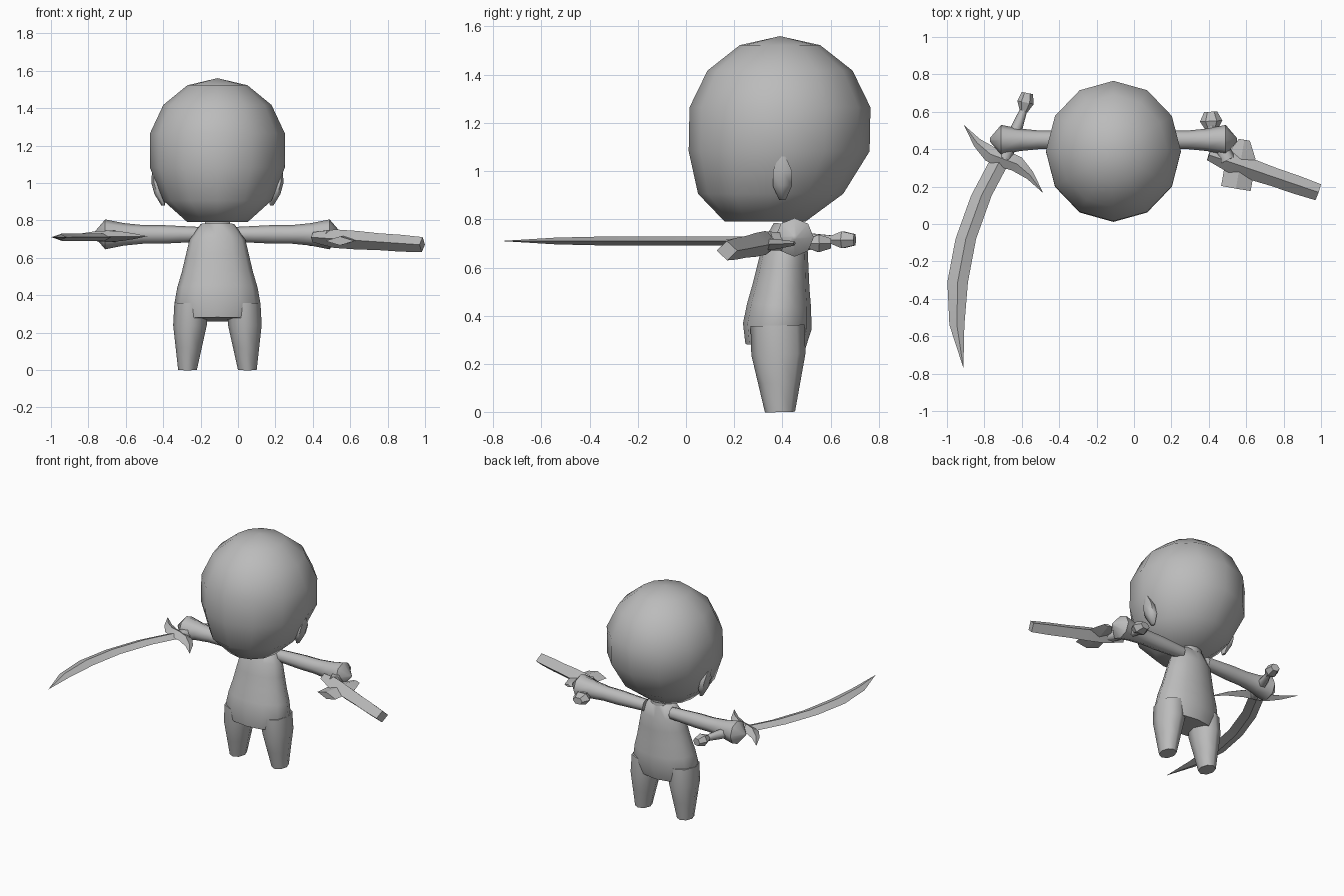
import bpy, bmesh, math
from mathutils import Vector

if "Cube" in bpy.data.objects:
    bpy.data.objects.remove(bpy.data.objects["Cube"], do_unlink=True)

GREY = (0.5, 0.5, 0.5, 1)
material = bpy.data.materials.new("plain grey")
material.use_nodes = True
material.diffuse_color = GREY
material.node_tree.nodes["Principled BSDF"].inputs["Base Color"].default_value = GREY

MIDDLE = -0.11   # x of the figure's own centre line
SOFT, CRISP = math.radians(65), math.radians(25)
UP, ACROSS = Vector((0, 0, 1)), Vector((1, 0, 0))


def finish(name, bm, edge_angle):
    """Turn a bmesh into a shaded, coloured object."""
    bmesh.ops.remove_doubles(bm, verts=bm.verts, dist=0.001)
    bmesh.ops.recalc_face_normals(bm, faces=bm.faces)
    mesh = bpy.data.meshes.new(name)
    bm.to_mesh(mesh)
    bm.free()
    mesh.materials.append(material)
    part = bpy.data.objects.new(name, mesh)
    bpy.context.collection.objects.link(part)
    bpy.ops.object.select_all(action="DESELECT")
    part.select_set(True)
    bpy.context.view_layer.objects.active = part
    bpy.ops.object.shade_smooth_by_angle(angle=edge_angle)


def loft(name, rings, sides, edge_angle):
    """Skin a chain of rings, each given as centre, half axis u, half axis v."""
    bm = bmesh.new()
    loops = []
    for centre, u, v in rings:
        angles = [math.tau * i / sides for i in range(sides)]
        loops.append([bm.verts.new(centre + u * math.cos(a) + v * math.sin(a)) for a in angles])
    for lower, upper in zip(loops, loops[1:]):
        for i in range(sides):
            j = (i + 1) % sides
            bm.faces.new((lower[i], lower[j], upper[j], upper[i]))
    bm.faces.new(loops[0])
    bm.faces.new(loops[-1])
    finish(name, bm, edge_angle)


def rod(name, start, end, radii, depth=1, sides=8, edge_angle=SOFT):
    """Straight limb with evenly spaced rings; depth squashes each ring."""
    start, end = Vector(start), Vector(end)
    along = (end - start).normalized()
    u = ACROSS if abs(along.z) > 0.8 else along.cross(UP).normalized()
    v = u.cross(along) * depth
    last = len(radii) - 1
    loft(name, [(start.lerp(end, i / last), u * r, v * r) for i, r in enumerate(radii)],
         sides, edge_angle)


def ribbon(name, path, side, width, steps, thickness):
    """Flat curved shape with a diamond section, following path(t)."""
    rings = []
    for i in range(steps + 1):
        t = i / steps
        rings.append((path(t), side * width(t), UP * width(t) * thickness))
    loft(name, rings, 4, CRISP)


# Big rounded head: a coarse ball with a low jaw, pushed forward and cut flat beneath
head = bmesh.new()
bmesh.ops.create_uvsphere(head, u_segments=12, v_segments=7, radius=1)
for vert in head.verts:
    x, y, z = vert.co
    height = max(1.18 + z * (0.38 if z > 0 else 0.44), 0.79)
    chin = min(height - 1.1, 0) * 0.2
    vert.co = (MIDDLE + x * 0.37, 0.39 + y * 0.385 + chin, height)
finish("head", head, SOFT)

# Pear-shaped torso and thin neck
rod("torso", (MIDDLE, 0.37, 0.27), (MIDDLE, 0.42, 0.78),
    (0.2, 0.23, 0.215, 0.19, 0.17, 0.15, 0.09), depth=0.62, sides=12)
rod("neck", (MIDDLE, 0.44, 0.76), (MIDDLE, 0.44, 0.84), (0.07, 0.06), depth=0.6)

for side, label in ((1, "left"), (-1, "right")):
    def beside(offset, y, z):
        return (MIDDLE + side * offset, y, z)

    # Leg tapering to a flat foot
    rod(label + "_leg", beside(0.16, 0.39, 0), beside(0.14, 0.38, 0.36),
        (0.05, 0.07, 0.09, 0.09), depth=1.25)

    # Arm widening into a blunt, pointed hand
    rod(label + "_arm", beside(0.1, 0.45, 0.725), beside(0.6, 0.45, 0.725),
        (0.04, 0.045, 0.05, 0.05, 0.06, 0.08))
    rod(label + "_hand", beside(0.6, 0.45, 0.725), beside(0.66, 0.45, 0.725), (0.08, 0.01))

    # Small ear
    rod(label + "_ear", beside(0.29, 0.4, 0.88), beside(0.34, 0.4, 1.06),
        (0.01, 0.03, 0.03, 0.01), depth=1.6, sides=6)


# Curved sword blade, bowed outward and narrowing to its tip
def blade_path(t):
    y = 0.38 - 1.15 * t
    return Vector((0.37 * (y + 0.45) ** 2 - 0.95, y, 0.71))


def blade_width(t):
    return min(0.055, 0.2 * (1 - t))


ribbon("sword_blade", blade_path, ACROSS, blade_width, 5, thickness=0.35)


# Wavy guard with two pointed ends
def guard_path(t):
    point = Vector((-0.91, 0.53, 0.715)).lerp(Vector((-0.485, 0.165, 0.715)), t)
    point.y -= 0.04 * math.sin(math.tau * t)
    return point


def guard_width(t):
    return 0.05 * math.sin(math.pi * t)


ribbon("sword_guard", guard_path, Vector((0.6, 0.8, 0)), guard_width, 6, thickness=0.6)

# Sword grip and pommel
rod("sword_grip", (-0.69, 0.35, 0.715), (-0.59, 0.61, 0.715), (0.035, 0.035, 0.03, 0.02), sides=6)
rod("sword_pommel", (-0.59, 0.6, 0.715), (-0.57, 0.7, 0.715), (0.02, 0.045, 0.03),
    depth=0.9, sides=6, edge_angle=CRISP)

# Pistol barrel, flat lock plate, grip and knob
rod("pistol_barrel", (0.4, 0.37, 0.71), (0.985, 0.17, 0.67),
    (0.03, 0.055, 0.055, 0.05, 0.05, 0.045), depth=0.9, sides=4, edge_angle=CRISP)
rod("pistol_lock", (0.545, 0.19, 0.69), (0.59, 0.45, 0.7),
    (0.08, 0.08, 0.075, 0.03), depth=0.3, sides=4, edge_angle=CRISP)
rod("pistol_grip", (0.5, 0.34, 0.71), (0.41, 0.52, 0.7), (0.045, 0.04, 0.03), sides=6)
rod("pistol_knob", (0.415, 0.5, 0.7), (0.41, 0.6, 0.7), (0.03, 0.06, 0.035),
    depth=0.7, sides=6, edge_angle=CRISP)
